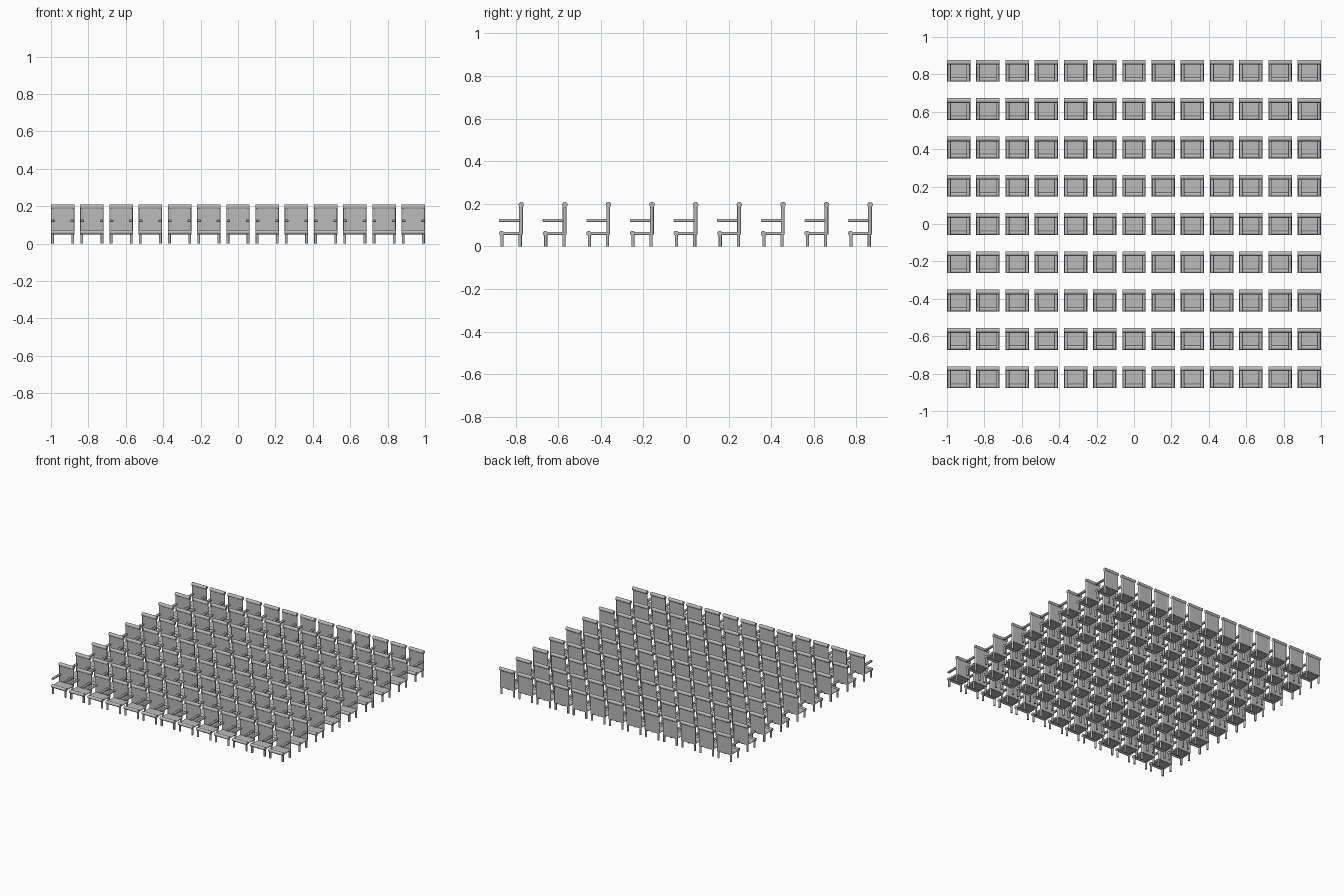
import bpy, bmesh
from mathutils import Vector, Matrix

if "Cube" in bpy.data.objects:
    bpy.data.objects.remove(bpy.data.objects["Cube"])

COLS, ROWS = 13, 9
PITCH_X, PITCH_Y = 0.1562, 0.2048
HALF_W = 0.0625

grey = bpy.data.materials.new("plain_grey")
grey.diffuse_color = (0.5, 0.5, 0.5, 1)
grey.use_nodes = True
grey.node_tree.nodes["Principled BSDF"].inputs["Base Color"].default_value = grey.diffuse_color


def tube(bm, a, b, r, seg=12):
    """Closed cylinder from a to b."""
    a, b = Vector(a), Vector(b)
    rot = (b - a).to_track_quat('Z', 'Y').to_matrix().to_4x4()
    bmesh.ops.create_cone(bm, cap_ends=True, segments=seg, radius1=r, radius2=r,
                          depth=(b - a).length,
                          matrix=Matrix.Translation((a + b) / 2) @ rot)


def box(bm, lo, hi):
    """Axis-aligned box between two corners."""
    lo, hi = Vector(lo), Vector(hi)
    bmesh.ops.create_cube(bm, size=1, matrix=Matrix.Translation((lo + hi) / 2)
                          @ Matrix.Diagonal((*(hi - lo), 1)))


def finish(name, bm, bevel=0):
    """Turn the mesh into an object repeated over the whole seating block."""
    me = bpy.data.meshes.new(name)
    bm.to_mesh(me)
    bm.free()
    me.materials.append(grey)
    ob = bpy.data.objects.new(name, me)
    bpy.context.collection.objects.link(ob)
    ob.location = (-PITCH_X * (COLS - 1) / 2, -PITCH_Y * (ROWS - 1) / 2, 0)
    bpy.context.view_layer.objects.active = ob
    ob.select_set(True)
    bpy.ops.object.shade_smooth_by_angle(angle=0.7)
    ob.select_set(False)
    if bevel:
        mod = ob.modifiers.new("soft_edge", 'BEVEL')
        mod.width, mod.segments = bevel, 2
    for label, count, step in (("columns", COLS, (PITCH_X, 0, 0)),
                               ("rows", ROWS, (0, PITCH_Y, 0))):
        mod = ob.modifiers.new(label, 'ARRAY')
        mod.count = count
        mod.use_relative_offset = False
        mod.use_constant_offset = True
        mod.constant_offset_displace = step
    return ob


SIDES = (-1, 1)

# Seat cushion between the side rails
bm = bmesh.new()
box(bm, (-0.056, -0.050, 0.055), (0.056, 0.045, 0.067))
finish("seat", bm)

# Rolled front edge of the seat
bm = bmesh.new()
tube(bm, (-HALF_W, -0.0465, 0.061), (HALF_W, -0.0465, 0.061), 0.012)
finish("seat_front_roll", bm)

# Side rails and rear rail under the seat
bm = bmesh.new()
for s in SIDES:
    tube(bm, (s * 0.055, -0.046, 0.060), (s * 0.055, 0.045, 0.060), 0.0075)
tube(bm, (-0.055, 0.043, 0.060), (0.055, 0.043, 0.060), 0.0075)
finish("seat_frame", bm)

# Back panel
bm = bmesh.new()
box(bm, (-0.050, 0.037, 0.055), (0.050, 0.052, 0.195))
finish("back_panel", bm)

# Upright posts of the back
bm = bmesh.new()
for s in SIDES:
    tube(bm, (s * 0.0535, 0.0445, 0.055), (s * 0.0535, 0.0445, 0.195), 0.009)
finish("back_post", bm)

# Rolled top edge of the back
bm = bmesh.new()
tube(bm, (-HALF_W, 0.0455, 0.196), (HALF_W, 0.0455, 0.196), 0.013)
finish("back_top_roll", bm)

# Armrests
bm = bmesh.new()
for s in SIDES:
    x0, x1 = sorted((s * 0.042, s * 0.0605))
    box(bm, (x0, -0.0585, 0.115), (x1, 0.042, 0.128))
finish("armrest", bm, bevel=0.004)

# Legs
for name, y in (("front_leg", -0.044), ("back_leg", 0.041)):
    bm = bmesh.new()
    for s in SIDES:
        tube(bm, (s * 0.054, y, 0), (s * 0.054, y, 0.058), 0.0075)
    finish(name, bm)
